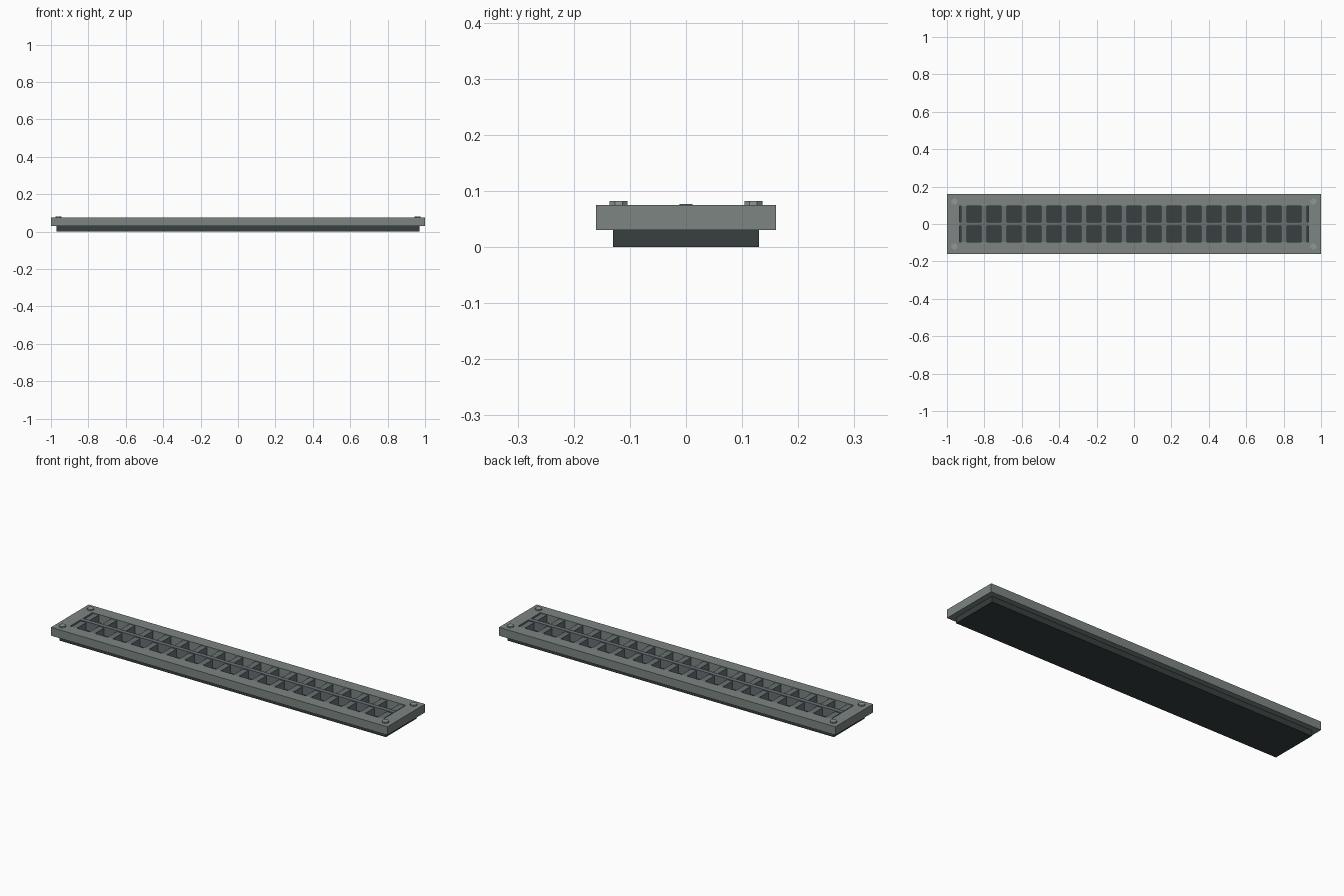
import bpy, bmesh
from math import radians
from mathutils import Matrix

if "Cube" in bpy.data.objects:
    bpy.data.objects.remove(bpy.data.objects["Cube"])


def material(name, rgb):
    m = bpy.data.materials.new(name)
    m.diffuse_color = (*rgb, 1)
    m.use_nodes = True
    m.node_tree.nodes["Principled BSDF"].inputs["Base Color"].default_value = m.diffuse_color
    return m


STEEL = material("steel", (0.20, 0.235, 0.225))
SLAT = material("slat_steel", (0.14, 0.165, 0.175))
DARK = material("dark_pan", (0.04, 0.05, 0.05))
BOLT = material("bolt_steel", (0.28, 0.31, 0.29))


def finish(name, bm, mat):
    me = bpy.data.meshes.new(name)
    bm.to_mesh(me)
    bm.free()
    ob = bpy.data.objects.new(name, me)
    me.materials.append(mat)
    bpy.context.collection.objects.link(ob)
    return ob


def box(name, x, y, z, mat):
    """Box from (min, max) pairs."""
    bm = bmesh.new()
    size = [b - a for a, b in (x, y, z)]
    mid = [(a + b) / 2 for a, b in (x, y, z)]
    bmesh.ops.create_cube(bm, size=1, matrix=Matrix.Translation(mid) @ Matrix.Diagonal((*size, 1)))
    return finish(name, bm, mat)


def ring(name, outer, inner, z0, z1, mat):
    """Rectangular frame with a rectangular opening."""
    bm = bmesh.new()
    signs = [(-1, -1), (1, -1), (1, 1), (-1, 1)]
    loops = [[bm.verts.new((sx * h[0], sy * h[1], z)) for sx, sy in signs]
             for h, z in ((outer, z0), (outer, z1), (inner, z1), (inner, z0))]
    for k in range(4):
        a, b = loops[k], loops[(k + 1) % 4]
        for i in range(4):
            j = (i + 1) % 4
            bm.faces.new((a[i], a[j], b[j], b[i]))
    bmesh.ops.recalc_face_normals(bm, faces=bm.faces)
    return finish(name, bm, mat)


# Drain pan underneath and the surrounding frame
box("base_pan", (-0.97, 0.97), (-0.13, 0.13), (0, 0.03), DARK)
ring("frame", (1.0, 0.16), (0.932, 0.095), 0.03, 0.075, STEEL)

# Cross slats and the lengthwise centre bar
COUNT = 18
for i in range(COUNT):
    x = -0.91 + 1.82 * i / (COUNT - 1)
    box(f"cross_slat_{i + 1}", (x - 0.016, x + 0.016), (-0.095, 0.095), (0.03, 0.072), SLAT)
box("centre_bar", (-0.932, 0.932), (-0.012, 0.012), (0.03, 0.077), SLAT)

# Corner bolts
for sx in (-1, 1):
    for sy in (-1, 1):
        bm = bmesh.new()
        bmesh.ops.create_cone(
            bm, cap_ends=True, segments=8, radius1=0.0175, radius2=0.0175, depth=0.012,
            matrix=Matrix.Translation((sx * 0.96, sy * 0.12, 0.076)) @ Matrix.Rotation(radians(22.5), 4, 'Z'))
        finish("corner_bolt", bm, BOLT)
